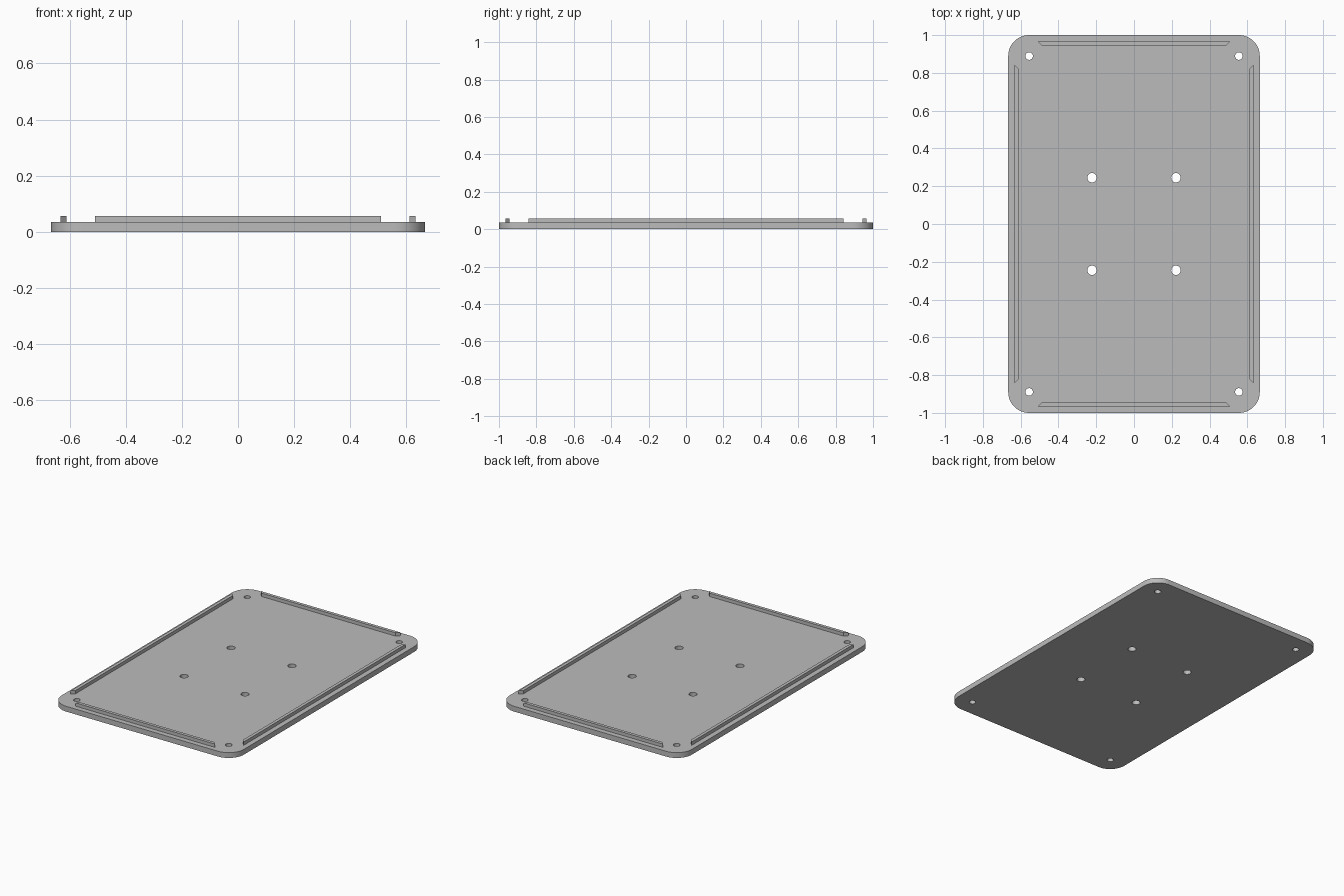
import bpy, bmesh
from math import sin, cos, pi, radians

cube = bpy.data.objects.get("Cube")
if cube:
    bpy.data.objects.remove(cube, do_unlink=True)

HALF_X, HALF_Y, THICK = 0.666, 1.0, 0.035
CORNER_R = 0.111
RIDGE_TOP = 0.057

grey = bpy.data.materials.new("plain grey")
grey.use_nodes = True
COLOUR = (0.5, 0.5, 0.5, 1)
grey.diffuse_color = COLOUR
grey.node_tree.nodes["Principled BSDF"].inputs["Base Color"].default_value = COLOUR


def arc(cx, cy, r, start, sweep, steps):
    return [(cx + r * cos(start + sweep * i / steps),
             cy + r * sin(start + sweep * i / steps)) for i in range(steps + 1)]


def circle(cx, cy, r):
    return arc(cx, cy, r, 0, 2 * pi, 32)[:-1]


def extrude_outlines(name, outlines, z0, z1):
    """Filled flat outlines (inner ones become holes) extruded from z0 to z1."""
    curve = bpy.data.curves.new(name, 'CURVE')
    curve.dimensions = '2D'
    curve.fill_mode = 'BOTH'
    curve.extrude = (z1 - z0) / 2
    for points in outlines:
        spline = curve.splines.new('POLY')
        spline.points.add(len(points) - 1)
        for p, (x, y) in zip(spline.points, points):
            p.co = (x, y, 0, 1)
        spline.use_cyclic_u = True
    temp = bpy.data.objects.new(name + " outline", curve)
    bpy.context.collection.objects.link(temp)
    bpy.context.view_layer.update()
    mesh = bpy.data.meshes.new_from_object(
        temp.evaluated_get(bpy.context.evaluated_depsgraph_get()))
    bpy.data.objects.remove(temp, do_unlink=True)

    # Weld caps to walls and clean the triangulation
    bm = bmesh.new()
    bm.from_mesh(mesh)
    bmesh.ops.remove_doubles(bm, verts=bm.verts, dist=1e-5)
    bmesh.ops.translate(bm, verts=bm.verts, vec=(0, 0, (z0 + z1) / 2))
    bmesh.ops.recalc_face_normals(bm, faces=bm.faces)
    bm.to_mesh(mesh)
    bm.free()
    mesh.materials.clear()
    mesh.materials.append(grey)
    mesh.name = name
    obj = bpy.data.objects.new(name, mesh)
    bpy.context.collection.objects.link(obj)
    bpy.ops.object.select_all(action='DESELECT')
    obj.select_set(True)
    bpy.context.view_layer.objects.active = obj
    bpy.ops.object.shade_smooth_by_angle(angle=radians(30))
    return obj


# Rounded plate with corner screw holes and central mounting holes
outline = []
for k, (sx, sy) in enumerate([(1, 1), (-1, 1), (-1, -1), (1, -1)]):
    outline += arc(sx * (HALF_X - CORNER_R), sy * (HALF_Y - CORNER_R),
                   CORNER_R, k * pi / 2, pi / 2, 12)
holes = [circle(sx * x, sy * y, r)
         for x, y, r in [(0.555, 0.889, 0.02), (0.222, 0.245, 0.025)]
         for sx in (-1, 1) for sy in (-1, 1)]
extrude_outlines("plate", [outline] + holes, 0, THICK)

# Locating ridges along each edge, with mitred ends
WIDTH = 0.021


def ridge_profile(half_len, outer):
    inner = outer - WIDTH
    return [(-half_len, outer), (half_len, outer),
            (half_len - WIDTH, inner), (WIDTH - half_len, inner)]


for sign, end, side in [(1, "back", "left"), (-1, "front", "right")]:
    short = [(x, sign * y) for x, y in ridge_profile(0.51, 0.966)]
    long = [(sign * y, x) for x, y in ridge_profile(0.843, 0.632)]
    extrude_outlines(end + "_ridge", [short], THICK, RIDGE_TOP)
    extrude_outlines(side + "_ridge", [long], THICK, RIDGE_TOP)
